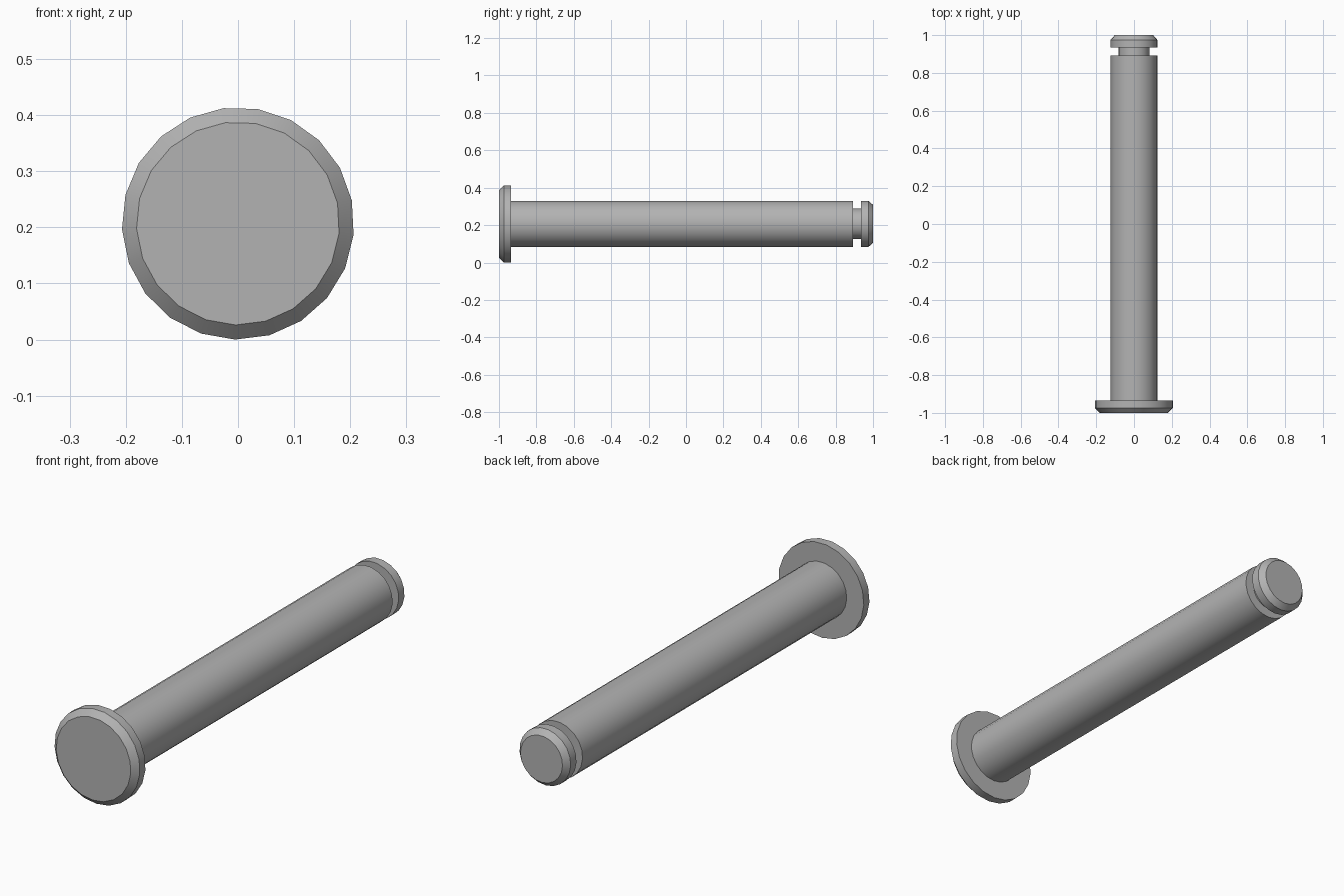
import bpy, bmesh
from math import cos, sin, radians, tau

cube = bpy.data.objects.get("Cube")
if cube:
    bpy.data.objects.remove(cube, do_unlink=True)

SIDES = 21
AXIS_HEIGHT = 0.207
START = radians(-91.4)

steel = bpy.data.materials.new("steel grey")
steel.use_nodes = True
colour = (0.45, 0.45, 0.45, 1)
steel.diffuse_color = colour
steel.node_tree.nodes["Principled BSDF"].inputs["Base Color"].default_value = colour


def lathe(name, profile):
    """Turn (radius, y) points around the long axis and cap both ends."""
    bm = bmesh.new()
    rings = []
    for radius, y in profile:
        angles = [START + tau * i / SIDES for i in range(SIDES)]
        rings.append([bm.verts.new((radius * cos(a), y, radius * sin(a))) for a in angles])
    for a, b in zip(rings, rings[1:]):
        for i in range(SIDES):
            j = (i + 1) % SIDES
            bm.faces.new((a[i], a[j], b[j], b[i]))
    bm.faces.new(rings[0])
    bm.faces.new(rings[-1])
    bmesh.ops.recalc_face_normals(bm, faces=bm.faces)
    mesh = bpy.data.meshes.new(name)
    bm.to_mesh(mesh)
    bm.free()
    mesh.materials.append(steel)
    obj = bpy.data.objects.new(name, mesh)
    obj.location.z = AXIS_HEIGHT
    bpy.context.collection.objects.link(obj)
    bpy.ops.object.select_all(action="DESELECT")
    obj.select_set(True)
    bpy.context.view_layer.objects.active = obj
    bpy.ops.object.shade_smooth_by_angle(angle=radians(30))
    return obj


# One turned piece: chamfered head, long shaft, clip groove, chamfered tip
head = [(0.181, -1), (0.207, -0.974), (0.207, -0.935)]
shaft = [(0.124, -0.935), (0.124, 0.893)]
groove = [(0.082, 0.893), (0.082, 0.935)]
tip = [(0.124, 0.935), (0.124, 0.975), (0.102, 1)]
lathe("clevis_pin", head + shaft + groove + tip)
